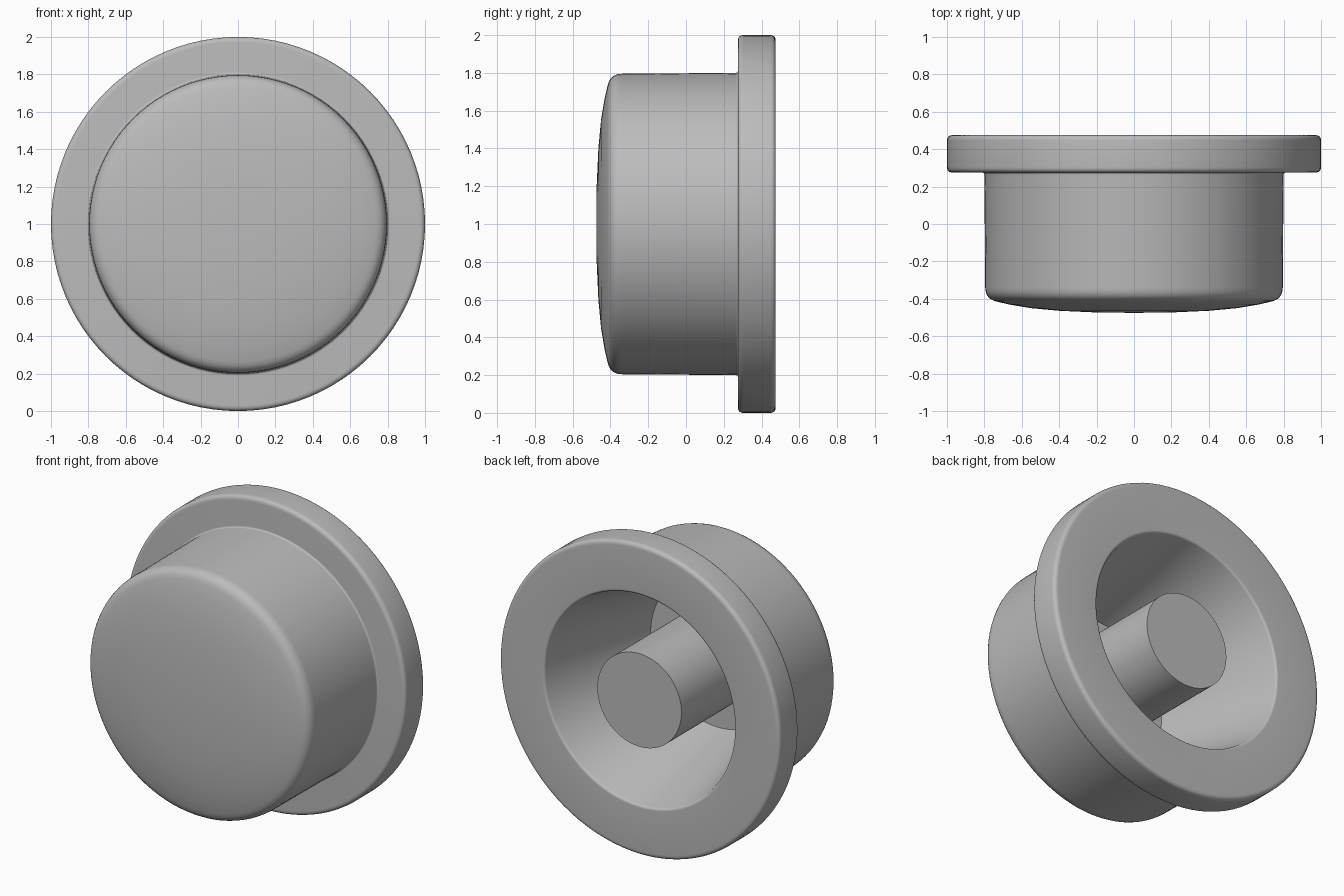
import bpy, bmesh, math
from mathutils import Vector, Matrix

cube = bpy.data.objects.get("Cube")
if cube:
    bpy.data.objects.remove(cube, do_unlink=True)

grey = bpy.data.materials.new("mid grey")
grey.use_nodes = True
colour = (0.5, 0.5, 0.5, 1)
grey.diffuse_color = colour
grey.node_tree.nodes["Principled BSDF"].inputs["Base Color"].default_value = colour


def rounded(corners, steps=6):
    """Turn (radius, y, fillet) corners into a profile with rounded corners."""
    points = []
    for i, (r, y, fillet) in enumerate(corners):
        p = Vector((r, y, 0))
        if not fillet:
            points.append(p)
            continue
        before, after = (Vector((*corners[j][:2], 0)) for j in (i - 1, i + 1))
        a = p + (before - p).normalized() * fillet
        b = p + (after - p).normalized() * fillet
        for k in range(steps + 1):
            t = k / steps
            points.append(a * (1 - t) ** 2 + p * 2 * t * (1 - t) + b * t ** 2)
    return points


def revolve(name, corners, segments=96):
    """Spin a profile about the y axis, raised so the rim stands on the ground."""
    bm = bmesh.new()
    verts = [bm.verts.new(p) for p in rounded(corners)]
    edges = [bm.edges.new(pair) for pair in zip(verts, verts[1:])]
    bmesh.ops.spin(bm, geom=verts + edges, cent=(0, 0, 0), axis=(0, 1, 0),
                   angle=math.tau, steps=segments)
    bmesh.ops.remove_doubles(bm, verts=bm.verts, dist=0.0005)
    bmesh.ops.recalc_face_normals(bm, faces=bm.faces)
    bmesh.ops.transform(bm, matrix=Matrix.Translation((0, 0, 1)), verts=bm.verts)
    mesh = bpy.data.meshes.new(name)
    bm.to_mesh(mesh)
    bm.free()
    mesh.materials.append(grey)
    obj = bpy.data.objects.new(name, mesh)
    bpy.context.collection.objects.link(obj)
    bpy.ops.object.select_all(action='DESELECT')
    obj.select_set(True)
    bpy.context.view_layer.objects.active = obj
    bpy.ops.object.shade_smooth_by_angle(angle=math.radians(35))
    return obj


front, back, flange = -0.475, 0.475, 0.275

# Domed cap with a rear flange and a tapered hollow
revolve("cap_shell", [
    (0, front, 0), (0.2, -0.473, 0), (0.4, -0.464, 0), (0.55, -0.45, 0),
    (0.67, -0.43, 0), (0.795, -0.4, 0.06),
    (0.8, flange, 0.012), (1, flange, 0.03), (1, back, 0.03),
    (0.68, back, 0.015), (0.48, -0.325, 0), (0, -0.325, 0),
])

# Central post inside the hollow, flush with the back
revolve("centre_post", [(0, -0.34, 0), (0.3, -0.34, 0), (0.3, back, 0), (0, back, 0)])
